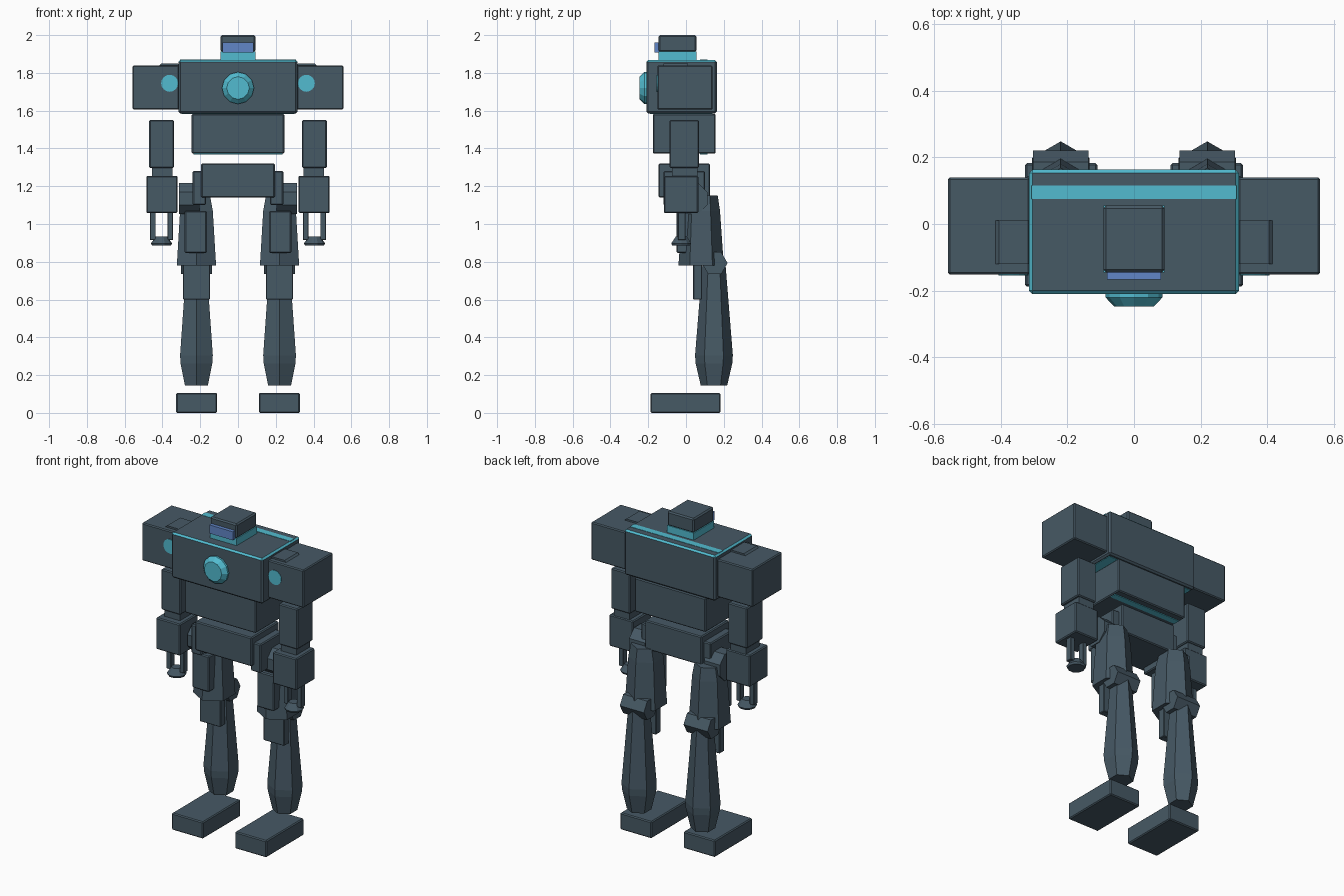
import bpy, bmesh, math
from mathutils import Matrix

if "Cube" in bpy.data.objects:
    bpy.data.objects.remove(bpy.data.objects["Cube"])


def material(name, rgb):
    m = bpy.data.materials.new(name)
    m.diffuse_color = (*rgb, 1)
    m.use_nodes = True
    m.node_tree.nodes["Principled BSDF"].inputs["Base Color"].default_value = m.diffuse_color
    return m


SLATE = material("slate armour", (0.062, 0.1, 0.13))
CYAN = material("cyan glow", (0.085, 0.5, 0.63))
BLUE = material("visor blue", (0.12, 0.24, 0.57))


def finish(name, bm, *mats):
    bmesh.ops.recalc_face_normals(bm, faces=bm.faces)
    me = bpy.data.meshes.new(name)
    bm.to_mesh(me)
    bm.free()
    for m in mats:
        me.materials.append(m)
    ob = bpy.data.objects.new(name, me)
    bpy.context.collection.objects.link(ob)
    return ob


def box(name, x, y, z, mat=SLATE, bevel=0.006, trim=None):
    """Box between x, y, z ranges, edges chamfered; trim colours the top chamfer."""
    bm = bmesh.new()
    bmesh.ops.create_cube(bm, size=1)
    for v in bm.verts:
        for i, r in enumerate((x, y, z)):
            v.co[i] = r[0] if v.co[i] < 0 else r[1]
    if bevel:
        bmesh.ops.bevel(bm, geom=bm.edges[:], offset=bevel, segments=1, affect='EDGES')
    if trim:
        bm.normal_update()
        for f in bm.faces:
            if 0.3 < f.normal.z < 0.9:
                f.material_index = 1
    return finish(name, bm, mat, *([trim] if trim else []))


def stack(name, rings, sides, mat=SLATE, turn=0.0, axis='Z', loc=(0, 0, 0)):
    """Capped prism through rings of (height, radius, y shift), turned to an axis."""
    bm = bmesh.new()
    loops = []
    for h, r, dy in rings:
        angles = [turn + math.tau * i / sides for i in range(sides)]
        loops.append([bm.verts.new((r * math.cos(a), r * math.sin(a) + dy, h)) for a in angles])
    for a, b in zip(loops, loops[1:]):
        for i in range(sides):
            j = (i + 1) % sides
            bm.faces.new((a[i], a[j], b[j], b[i]))
    bm.faces.new(loops[0])
    bm.faces.new(loops[-1])
    m = Matrix.Translation(loc)
    if axis == 'X':
        m = m @ Matrix.Rotation(math.pi / 2, 4, 'Y')
    elif axis == 'Y':   # height points to the front
        m = m @ Matrix.Rotation(math.pi / 2, 4, 'X')
    bm.transform(m)
    return finish(name, bm, mat)


# Head
box("head", (-.092, .092), (-.145, .055), (1.91, 2.0), bevel=.008)
box("neck", (-.092, .092), (-.145, .055), (1.86, 1.912), CYAN, 0)
box("visor", (-.081, .081), (-.167, -.14), (1.907, 1.96), BLUE, 0)

# Torso
box("chest", (-.315, .315), (-.21, .163), (1.585, 1.868), bevel=.01, trim=CYAN)
box("chest_top_stripe", (-.307, .307), (.075, .115), (1.864, 1.870), CYAN, 0)
box("chest_under_stripe", (-.3, .3), (-.19, .14), (1.582, 1.588), CYAN, 0)
stack("chest_core", [(0, .085, 0), (.012, .085, 0), (.038, .06, 0)], 12, CYAN,
      axis='Y', loc=(0, -.209, 1.72))
box("abdomen", (-.245, .245), (-.175, .157), (1.372, 1.583))
box("abdomen_under_stripe", (-.235, .235), (.075, .115), (1.368, 1.374), CYAN, 0)
box("pelvis", (-.195, .195), (-.145, .127), (1.14, 1.32))

for side, s in (("right", -1), ("left", 1)):
    def sbox(part, x, y, z, *a, **k):
        return box(side + "_" + part, sorted((s * x[0], s * x[1])), y, z, *a, **k)

    def sstack(part, rings, sides, loc, **k):
        return stack(side + "_" + part, rings, sides, loc=(s * loc[0], *loc[1:]), **k)

    # Shoulder with joint and round light
    sbox("shoulder", (.312, .558), (-.152, .14), (1.605, 1.84))
    sstack("shoulder_joint", [(-.065, .114, 0), (.065, .114, 0)], 8, (.362, -.055, 1.745),
           turn=math.pi / 8, axis='Y')
    sstack("shoulder_light", [(0, .045, 0), (.006, .045, 0)], 16, (.362, -.149, 1.745),
           mat=CYAN, axis='Y')

    # Arm
    sbox("upper_arm", (.338, .47), (-.087, .07), (1.297, 1.55))
    sbox("elbow", (.348, .455), (-.075, .06), (1.24, 1.3), bevel=0)
    sbox("forearm", (.32, .485), (-.117, .065), (1.058, 1.255))
    sbox("inner_finger", (.345, .372), (-.042, -.003), (.915, 1.065), bevel=.002)
    sbox("outer_finger", (.436, .465), (-.042, -.003), (.915, 1.065), bevel=.002)
    sstack("hand", [(.885, .05, 0), (.897, .056, 0), (.935, .03, 0)], 10, (.405, -.025, 0))

    # Hip
    sbox("hip_plate", (.17, .24), (-.12, .1), (1.1, 1.28))
    sstack("hip_joint", [(-.055, .09, 0), (.055, .09, 0)], 8, (.258, .03, 1.135),
           turn=math.pi / 8, axis='X')

    # Leg
    sstack("thigh", [(.78, .12, .08), (1.07, .1, .08), (1.15, .083, .085)], 6,
           (.22, 0, 0), turn=math.pi / 6)
    sbox("thigh_plate", (.165, .282), (-.05, .03), (.847, 1.07))
    sbox("knee_plate", (.148, .292), (.038, .085), (.6, .79), bevel=.004)
    sstack("knee", [(-.083, .068, 0), (.083, .068, 0)], 6, (.22, .152, .793),
           turn=math.pi / 6, axis='X')
    sstack("shin", [(.145, .07, 0), (.262, .097, 0), (.305, .1, 0), (.8, .06, 0)], 6,
           (.22, .148, 0), turn=math.pi / 6)
    sbox("foot", (.11, .327), (-.188, .183), (0, .105))
